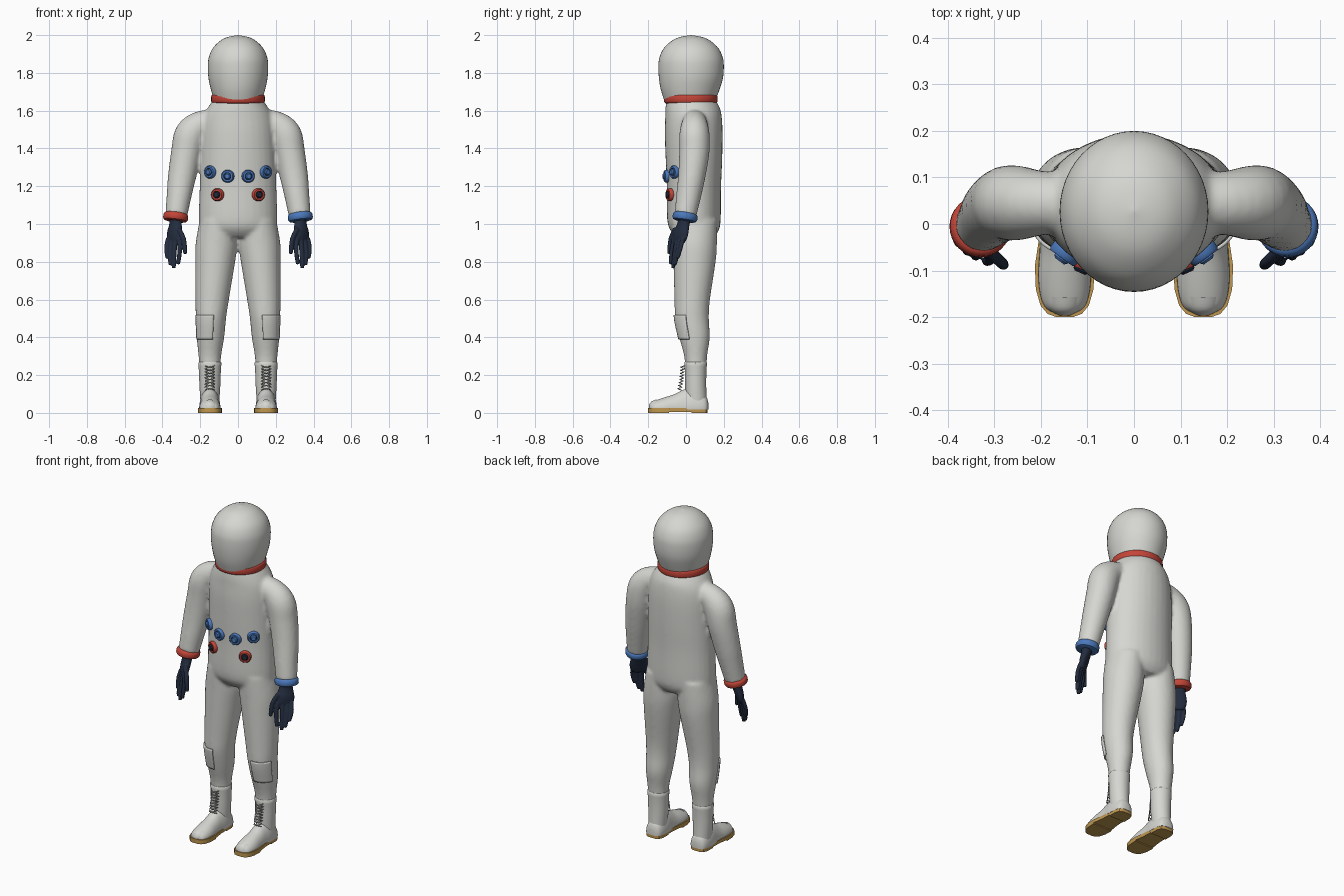
import bpy, bmesh
from math import cos, sin, pi, radians, sqrt
from mathutils import Vector

if "Cube" in bpy.data.objects:
    bpy.data.objects.remove(bpy.data.objects["Cube"])


def material(name, rgb):
    m = bpy.data.materials.new(name)
    m.use_nodes = True
    m.diffuse_color = (*rgb, 1)
    bsdf = m.node_tree.nodes["Principled BSDF"]
    bsdf.inputs["Base Color"].default_value = (*rgb, 1)
    bsdf.inputs["Roughness"].default_value = 0.7
    return m


SUIT = material("suit grey", (0.67, 0.67, 0.64))
RED = material("red trim", (0.55, 0.06, 0.04))
BLUE = material("blue trim", (0.07, 0.19, 0.50))
NAVY = material("glove navy", (0.017, 0.026, 0.05))
TAN = material("sole tan", (0.52, 0.31, 0.08))
LACE = material("lace grey", (0.50, 0.50, 0.47))
X, Y, Z = Vector((1, 0, 0)), Vector((0, 1, 0)), Vector((0, 0, 1))


def spline(secs, steps):
    """Catmull-Rom through sections of (x, y, z, radius_u, radius_v)."""
    p = [Vector(s) for s in secs]
    p = [p[0]] + p + [p[-1]]
    out = []
    for i in range(1, len(p) - 2):
        a, b, c, d = p[i - 1:i + 3]
        for k in range(steps):
            t = k / steps
            out.append((b * 2 + (c - a) * t + (a * 2 - b * 5 + c * 4 - d) * t * t
                        + (b * 3 - a - c * 3 + d) * t ** 3) / 2)
    return out + [p[-1]]


def loft(bm, secs, axes=None, steps=4, sides=32, floor=None):
    """Skin elliptical rings; rings follow the path unless axes are given."""
    pts = spline(secs, steps) if steps > 1 else [Vector(s) for s in secs]
    rings = []
    for i, p in enumerate(pts):
        if axes:
            u, v = axes
        else:
            lo, hi = pts[max(i - 1, 0)], pts[min(i + 1, len(pts) - 1)]
            t = (hi.xyz - lo.xyz).normalized()
            u = Y.cross(t).normalized()
            v = t.cross(u)
        ring = []
        for k in range(sides):
            a = 2 * pi * k / sides
            co = p.xyz + u * cos(a) * max(p[3], 0.001) + v * sin(a) * max(p[4], 0.001)
            if floor is not None:
                co.z = max(co.z, floor)
            ring.append(bm.verts.new(co))
        rings.append(ring)
    for r, q in zip(rings, rings[1:]):
        for k in range(sides):
            j = (k + 1) % sides
            bm.faces.new((r[k], r[j], q[j], q[k]))
    bm.faces.new(rings[0][::-1])
    bm.faces.new(rings[-1])


def finish(bm, name, mat, voxel=None, angle=40):
    bmesh.ops.recalc_face_normals(bm, faces=bm.faces)
    me = bpy.data.meshes.new(name)
    bm.to_mesh(me)
    bm.free()
    me.materials.append(mat)
    me.shade_smooth()
    me.set_sharp_from_angle(angle=radians(angle))
    ob = bpy.data.objects.new(name, me)
    bpy.context.collection.objects.link(ob)
    if voxel:
        mod = ob.modifiers.new("blend", 'REMESH')
        mod.mode, mod.voxel_size, mod.use_smooth_shade = 'VOXEL', voxel, True
        soft = ob.modifiers.new("soften", 'SMOOTH')
        soft.factor, soft.iterations = 0.5, 6 if voxel > 0.006 else 2
    return ob


def lofted(name, mat, secs, **kw):
    bm = bmesh.new()
    loft(bm, secs, **kw)
    return finish(bm, name, mat)


def flip(secs, s):
    return [(q[0] * s, *q[1:]) for q in secs]


def turned(name, mat, centre, axis, profile):
    """Round part from (distance along axis, radius) pairs."""
    u = axis.orthogonal().normalized()
    secs = [(*(centre + axis * d), r, r) for d, r in profile]
    return lofted(name, mat, secs, axes=(u, axis.cross(u)), steps=1)


# Suit body: torso, arms and legs blended into one skin
TORSO = [(0, .05, .93, .15, .10), (0, .045, .97, .20, .13), (0, .042, 1.03, .208, .142),
         (0, .042, 1.2, .203, .144), (0, .042, 1.35, .20, .15), (0, .041, 1.48, .196, .153),
         (0, .04, 1.56, .185, .15), (0, .036, 1.61, .163, .145), (0, .026, 1.66, .13, .13)]
ARM = [(.10, .045, 1.545, .06, .06), (.19, .045, 1.528, .073, .068), (.25, .045, 1.475, .085, .08),
       (.274, .044, 1.38, .08, .08), (.297, .03, 1.25, .074, .072),
       (.312, .014, 1.15, .066, .066), (.327, -.003, 1.045, .058, .058)]
LEG = [(.105, .045, 1.02, .098, .12), (.113, .047, .9, .111, .117), (.121, .045, .8, .106, .112),
       (.137, .033, .6, .089, .094), (.143, .032, .5, .080, .089), (.146, .045, .4, .073, .081),
       (.149, .051, .3, .060, .061), (.149, .052, .2, .053, .053)]
body = bmesh.new()
loft(body, TORSO, axes=(X, Y))
for s in (-1, 1):
    loft(body, flip(ARM, s))
    loft(body, flip(LEG, s), axes=(X, Y))
finish(body, "suit_body", SUIT, voxel=0.01)

# Helmet and neck ring
lofted("helmet", SUIT, [(0, .02, 1.65, .126, .134), (0, .022, 1.71, .143, .155),
                        (0, .026, 1.77, .156, .169), (0, .027, 1.83, .160, .173),
                        (0, .027, 1.88, .155, .168), (0, .027, 1.93, .134, .145),
                        (0, .027, 1.97, .094, .102), (0, .027, 1.99, .054, .058),
                        (0, .027, 2.0, 0, 0)], axes=(X, Y), sides=48)
lofted("neck_ring", RED, [(0, .025, z, .142 - i, .142 - i) for z, i in
                          ((1.638, .012), (1.643, .003), (1.65, 0), (1.675, 0), (1.682, .003), (1.687, .012))],
       axes=(X, Y), steps=1, sides=48)

# Chest connectors
for label, mat, spots in (("blue", BLUE, ((.145, 1.275), (.053, 1.253))), ("red", RED, ((.106, 1.155),))):
    for x, z in spots:
        for s in (-1, 1):
            k = sqrt(1 - (x / .203) ** 2)
            n = Vector((s * x / .203 ** 2, -k / .144, 0)).normalized()
            c = Vector((s * x, .042 - .144 * k, z))
            turned(label + "_connector", mat, c, n,
                   ((-.02, .03), (-.005, .034), (.012, .034), (.018, .029), (.018, .021), (.008, .019)))
            turned(label + "_connector_core", mat if label == "blue" else NAVY, c, n,
                   ((0, .017), (.021, .017), (.026, .012)))
            turned("connector_socket", NAVY, c, n, ((0, .022), (.012, .022)))

# Fingers: knuckle, middle, tip offsets from the hand centre, and radius
FINGERS = [((-.024, -.040, .925), (-.028, -.052, .865), (-.020, -.058, .795), .0125),
           ((-.004, -.026, .915), (.002, -.036, .850), (.004, -.046, .775), .0130),
           ((.016, -.010, .915), (.024, -.022, .855), (.022, -.036, .790), .0125),
           ((.034, .006, .925), (.044, -.006, .875), (.040, -.020, .825), .0110),
           ((-.022, -.034, .975), (-.048, -.058, .920), (-.056, -.066, .850), .0130)]
SOLE = [(.115, .025), (.105, .043), (.08, .052), (.03, .053), (-.03, .055), (-.09, .064),
        (-.14, .062), (-.175, .052), (-.193, .037), (-.2, .018)]
SHOE = [(.118, .018, .055), (.108, .042, .085), (.08, .053, .11), (.03, .056, .132), (-.015, .053, .122),
        (-.06, .054, .099), (-.11, .057, .083), (-.155, .052, .068), (-.182, .039, .056), (-.195, .012, .036)]


def slab(name, outline, cx, z0, z1, mat):
    bm = bmesh.new()
    loop = [(w, y) for y, w in outline] + [(-w, y) for y, w in reversed(outline)]
    face = bm.faces.new([bm.verts.new((cx + x, y, z0)) for x, y in loop])
    up = bmesh.ops.extrude_face_region(bm, geom=[face])["geom"]
    bmesh.ops.translate(bm, vec=(0, 0, z1 - z0), verts=[g for g in up if isinstance(g, bmesh.types.BMVert)])
    return finish(bm, name, mat)


for s, side, trim in ((-1, "right_", RED), (1, "left_", BLUE)):
    # Wrist cuff, square to the forearm
    axis = Vector((s * .12, -.15, -1)).normalized()
    turned(side + "cuff", trim, Vector((s * .33, -.005, 1.037)), axis,
           ((-.022, .052), (-.018, .061), (-.009, .066), (.009, .066), (.018, .061), (.022, .05)))

    # Glove: palm set diagonally, with curled fingers
    glove = bmesh.new()
    broad = Vector((s * .7, .71, 0))
    palm = [(.329, -.004, 1.04, .036, .034), (.331, -.014, 1.0, .038, .028), (.335, -.026, .96, .050, .026),
            (.338, -.032, .925, .050, .021), (.338, -.035, .900, .036, .014)]
    loft(glove, flip(palm, s), axes=(broad, Vector((s * -.71, .7, 0))))
    for a, b, c, r in FINGERS:
        pts = [Vector(q) + Vector((.336, -.022, 0)) for q in (a, b, c)]
        tip = pts[2] + (pts[2] - pts[1]).normalized() * .008
        secs = [(*q, w, w) for q, w in zip(pts + [tip], (r, r, r * .85, r * .4))]
        loft(glove, flip(secs, s), steps=3, sides=12)
    finish(glove, side + "glove", NAVY, voxel=0.004)

    # Knee patch hugging the outer front of the leg
    bm = bmesh.new()
    rows = []
    for p in spline(LEG, 10):
        if .385 < p.z < .525:
            rows.append([bm.verts.new((s * (p.x + (p[3] + .003) * cos(a)), p.y + (p[4] + .003) * sin(a), p.z))
                         for a in (radians(-100 + 8 * k) for k in range(11))])
    for r, q in zip(rows, rows[1:]):
        for k in range(10):
            bm.faces.new((r[k], r[k + 1], q[k + 1], q[k]))
    patch = finish(bm, side + "knee_patch", SUIT)
    thick = patch.modifiers.new("thickness", 'SOLIDIFY')
    thick.thickness, thick.offset = 0.008, 0

    # Boot: shaft, shoe, toe cap, sole and heel
    cx = s * .149
    lofted(side + "boot_shaft", SUIT, [(cx, .054, .06, .050, .056), (cx, .051, .14, .055, .056),
                                       (cx, .051, .22, .058, .057), (cx, .051, .265, .061, .060),
                                       (cx, .051, .268, .054, .054)], axes=(X, Y), steps=2)
    shoe = [(cx, y, .024, w, h - .024) for y, w, h in SHOE]
    lofted(side + "shoe", SUIT, shoe, axes=(X, Z), floor=.018)
    lofted(side + "toe_cap", SUIT, [(x, y - .002, z, w * .85, h + .003) for x, y, z, w, h in shoe[-3:]],
           axes=(X, Z), floor=.018)
    slab(side + "sole", SOLE, cx, .006, .026, TAN)
    slab(side + "heel", SOLE[:4], cx, 0, .014, TAN)
    slab(side + "tread", SOLE[5:], cx, 0, .014, TAN)

    # Laces: two mirrored zigzags that stand off the shaft
    cu = bpy.data.curves.new(side + "laces", 'CURVE')
    cu.dimensions, cu.bevel_depth, cu.bevel_resolution = '3D', 0.0026, 1
    for m in (-1, 1):
        sp = cu.splines.new('POLY')
        sp.points.add(32)
        for i, pt in enumerate(sp.points):
            swing = cos(i * pi / 4)
            lean = .018 * (1 - i / 32) ** 2
            pt.co = (cx + m * .026 * swing, -.006 - lean - .022 * (1 - swing * swing), .12 + .13 * i / 32, 1)
    cu.materials.append(LACE)
    bpy.context.collection.objects.link(bpy.data.objects.new(side + "laces", cu))
